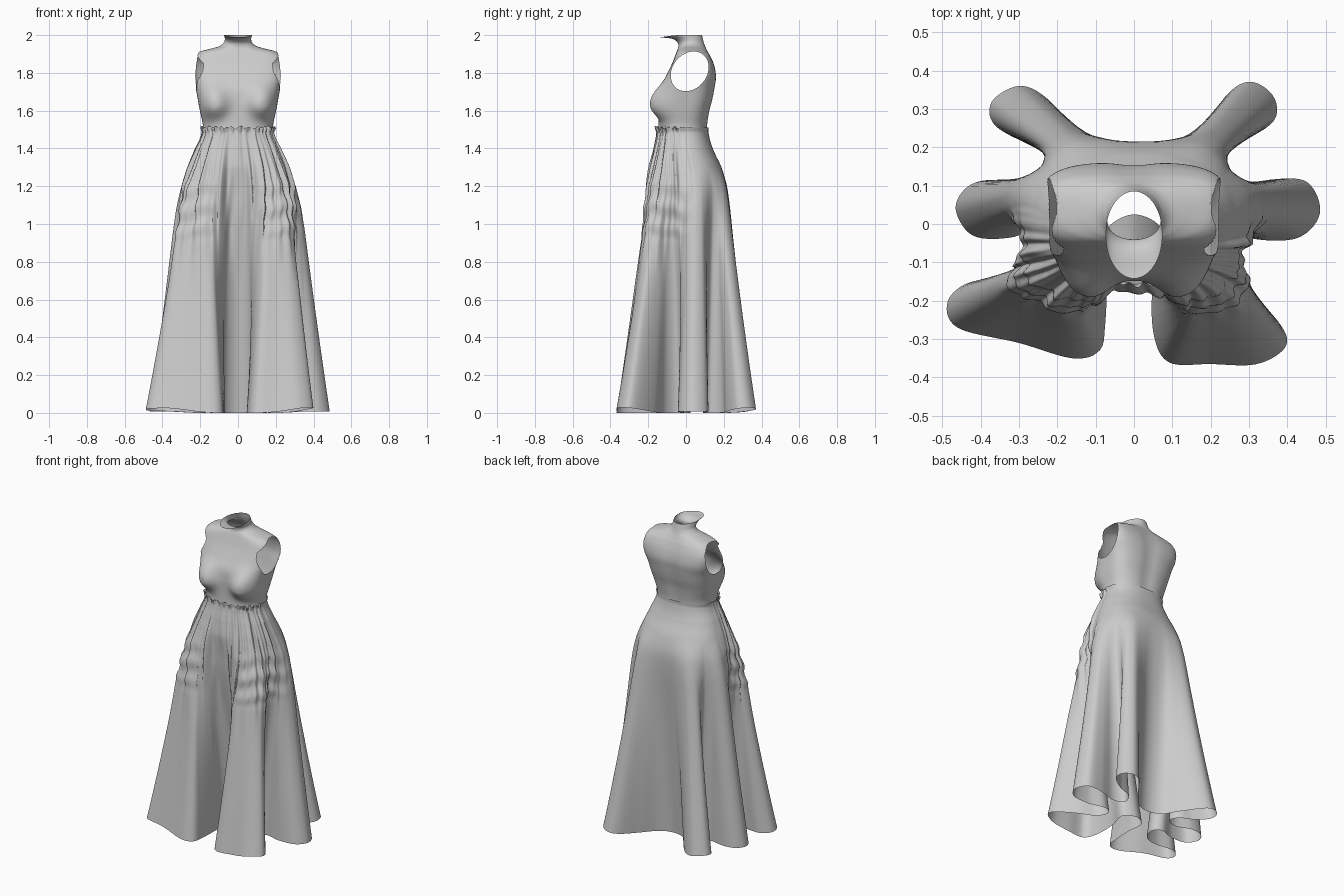
import bpy, bmesh, math

if "Cube" in bpy.data.objects:
    bpy.data.objects.remove(bpy.data.objects["Cube"])

def catmull(pts, u, closed=False):
    # Catmull-Rom sample of a list of tuples at float index u
    n = len(pts)
    i = math.floor(u) if closed else min(int(u), n - 2)
    f = u - i
    idx = (lambda k: k % n) if closed else (lambda k: max(0, min(n - 1, k)))
    a, b, c, d = (pts[idx(i + k)] for k in (-1, 0, 1, 2))
    return [0.5 * (2*q + (r - p)*f + (2*p - 5*q + 4*r - s)*f*f + (3*q - p - 3*r + s)*f**3)
            for p, q, r, s in zip(a, b, c, d)]

def smooth(a, b, v):
    t = max(0.0, min(1.0, (v - a) / (b - a)))
    return t * t * (3 - 2 * t)

def ring_point(th, hw, yf, yb, n):
    # superellipse section, th = 0 at the front, going towards +x
    s, c = math.sin(th), math.cos(th)
    x = math.copysign(abs(s) ** (2 / n), s) * hw
    y = -math.copysign(abs(c) ** (2 / n), c) * (yb - yf) / 2 + (yf + yb) / 2
    return x, y

def loft(rows):
    # closed rings of points -> smooth open shell
    bm = bmesh.new()
    vs = [[bm.verts.new(p) for p in r] for r in rows]
    m = len(rows[0])
    for r0, r1 in zip(vs, vs[1:]):
        for j in range(m):
            k = (j + 1) % m
            bm.faces.new((r0[j], r0[k], r1[k], r1[j])).smooth = True
    return bm

def finish(bm, name):
    me = bpy.data.meshes.new(name)
    bm.to_mesh(me)
    bm.free()
    ob = bpy.data.objects.new(name, me)
    bpy.context.collection.objects.link(ob)

# ---- bodice: sections (z, half width, front y, back y, squareness) ----
body = [(1.485, .188, -.148, .115, 2.4), (1.53, .187, -.146, .117, 2.5),
        (1.60, .202, -.146, .127, 2.8), (1.66, .213, -.146, .142, 3.0),
        (1.72, .224, -.138, .153, 3.2), (1.78, .238, -.108, .160, 3.6),
        (1.84, .242, -.078, .150, 4.0), (1.885, .230, -.060, .132, 3.8),
        (1.912, .203, -.050, .116, 2.8), (1.928, .145, -.043, .107, 2.3),
        (1.942, .098, -.040, .101, 2.0), (1.962, .074, -.046, .094, 2.0),
        (1.982, .070, -.075, .089, 2.0), (2.0, .074, -.142, .085, 2.0)]
COLS, STEPS = 200, 120
rows = []
for i in range(STEPS + 1):
    z, hw, yf, yb, n = catmull(body, i / STEPS * (len(body) - 1))
    row = []
    for j in range(COLS):
        x, y = ring_point(2 * math.pi * (j + .5) / COLS, hw, yf, yb, n)
        # bust
        r2 = ((abs(x) - .132) / .074) ** 2 + ((z - 1.630) / (.09 if z > 1.63 else .066)) ** 2
        bump = math.exp(-r2 ** 1.3)
        y -= .054 * bump * smooth(.05, -.06, y)
        # shallow spine groove
        y -= .008 * math.exp(-(x / .05) ** 2) * smooth(0, .08, y) * smooth(1.93, 1.85, z)
        # chin edge dips a little
        row.append((x, y, z - .01 * smooth(-.04, -.14, y) * smooth(1.97, 2, z)))
    rows.append(row)
bm = loft(rows)

# armholes: egg-shaped openings seen from the side
def egg(y, z):
    cy = .02 + .2 * (z - 1.81)
    return math.hypot((y - cy) / .098, (z - 1.808) / .105), cy

doomed = []
for f in bm.faces:
    c = f.calc_center_median()
    if abs(c.x) > .185 and egg(c.y, c.z)[0] < 1:
        doomed.append(f)
bmesh.ops.delete(bm, geom=doomed, context='FACES')
for v in bm.verts:
    if v.is_boundary and 1.68 < v.co.z < 1.94:
        r, cy = egg(v.co.y, v.co.z)
        if .85 < r < 1.15:
            v.co.y = cy + (v.co.y - cy) / r
            v.co.z = 1.808 + (v.co.z - 1.808) / r
finish(bm, "bodice")

# ---- skirt: upper sections and the folded hem outline ----
upper = [(1.512, .196, -.158, .119, 2.4), (1.48, .192, -.154, .120, 2.4),
         (1.40, .226, -.170, .142, 2.4), (1.30, .266, -.196, .188, 2.4),
         (1.20, .296, -.212, .219, 2.4), (1.08, .314, -.220, .228, 2.4),
         (0.90, .320, -.222, .228, 2.4)]
hem = [(0, .025), (.075, -.02), (.05, -.14), (.05, -.28), (.09, -.36), (.2, -.365),
       (.32, -.365), (.395, -.32), (.38, -.26), (.29, -.17), (.19, -.11), (.16, -.04),
       (.22, -.01), (.32, -.04), (.43, -.035), (.485, .03), (.45, .11), (.35, .115),
       (.24, .09), (.17, .12), (.2, .19), (.29, .22), (.365, .27), (.365, .33),
       (.31, .37), (.25, .345), (.17, .24), (.09, .15), (0, .12), (-.09, .15),
       (-.15, .24), (-.23, .33), (-.3, .36), (-.37, .32), (-.365, .26), (-.28, .21),
       (-.2, .18), (-.17, .12), (-.24, .09), (-.35, .115), (-.43, .1), (-.465, .04),
       (-.42, -.03), (-.32, -.035), (-.22, 0), (-.17, -.04), (-.2, -.12), (-.3, -.155),
       (-.42, -.15), (-.485, -.2), (-.46, -.27), (-.3, -.31), (-.16, -.35), (-.09, -.33),
       (-.075, -.26), (-.07, -.12), (-.075, -.02)]

# resample the hem evenly by length so cloth spreads evenly round the waist
dense = [catmull(hem, i / 40, True) for i in range(len(hem) * 40)]
acc = [0.0]
for a, b in zip(dense, dense[1:] + dense[:1]):
    acc.append(acc[-1] + math.dist(a, b))
COLS = 480
hem_pts, k = [], 0
for j in range(COLS):
    while acc[k + 1] < acc[-1] * j / COLS:
        k += 1
    hem_pts.append(dense[k])

def pleat(th, z):
    # gathers over the front, plus crosswise wrinkle bands around the hips
    front = smooth(-.25, .25, math.cos(th))
    w = front * (.3 + .7 * smooth(1.5, 1.2, z)) * smooth(.6, 1.05, z)
    a = (math.sin(19 * th + .6) + .7 * math.sin(31 * th + 2 + .8 * math.sin(6 * z))
         + .6 * math.sin(47 * th + 1 + math.sin(9 * z)))
    band = smooth(.88, .98, z) * smooth(1.3, 1.1, z) * front * smooth(.2, .6, abs(th))
    b = math.sin(2 * math.pi * (z - .97 + .018 * math.sin(5 * th) + .008 * math.sin(13 * th)) / .12 + 1.6)
    frill = .006 * math.sin(32 * th + 2 * math.sin(9 * th)) * smooth(1.475, 1.505, z)
    return .0075 * w * a + .007 * band * b + frill * front

levels = [1.512 - .312 * i / 45 for i in range(46)] + [1.2 * (1 - i / 80) for i in range(1, 81)]
rows = []
for z in levels:
    sec = upper[-1]
    for i in range(len(upper) - 1):
        z0, z1 = upper[i][0], upper[i + 1][0]
        if z1 - 1e-6 <= z <= z0 + 1e-6:
            sec = catmull(upper, i + (z0 - z) / (z0 - z1))
            break
    t = max(0, (1.3 - z) / 1.3) ** 1.1
    row = []
    for j in range(COLS):
        th = 2 * math.pi * j / COLS
        th = th - 2 * math.pi if th > math.pi else th
        x, y = ring_point(th, *sec[1:])
        d = 1 + pleat(th, z) / math.hypot(x, y)
        x, y = x * d, y * d
        # hollow down the centre front
        if y < 0:
            y += .040 * math.exp(-(x / .065) ** 2) * smooth(1.45, 1.15, z)
        hx, hy = hem_pts[j]
        lift = (.022 * smooth(.12, .36, abs(hy)) * smooth(.1, .4, abs(hx))
                + .008 * smooth(.2, .4, abs(hx))) * t ** 4
        jag = .005 * (math.sin(29 * th) + .6 * math.sin(43 * th)) * smooth(1.49, 1.512, z)
        row.append((x * (1 - t) + hx * t, y * (1 - t) + hy * t,
                    z + lift + jag * smooth(-.2, .2, math.cos(th))))
    rows.append(row)
rows.reverse()
finish(loft(rows), "skirt")
